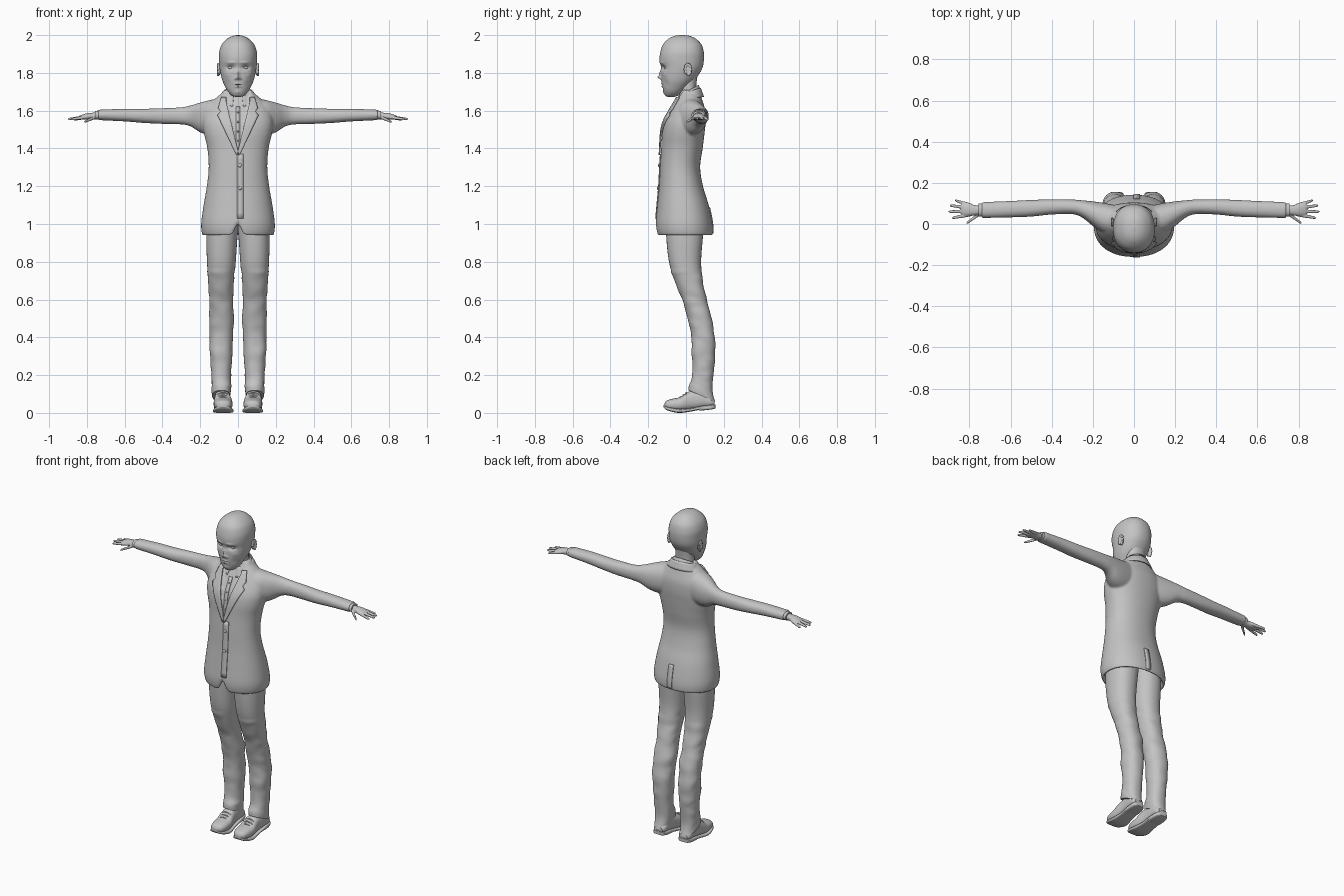
import bpy, bmesh, math
from mathutils import Vector, Matrix, noise

cube = bpy.data.objects.get("Cube")
if cube:
    bpy.data.objects.remove(cube, do_unlink=True)

grey = bpy.data.materials.new("plain grey")
grey.use_nodes = True
grey.diffuse_color = (0.55, 0.55, 0.55, 1)
grey.node_tree.nodes["Principled BSDF"].inputs["Base Color"].default_value = grey.diffuse_color
CM = 0.01
BOTH = (1, -1)


def spline(stations, steps=8):
    """Smooth (Catmull-Rom) interpolation through station tuples."""
    out, last = [], len(stations) - 1
    for i in range(last):
        a, b, c, d = (stations[min(max(i + k, 0), last)] for k in (-1, 0, 1, 2))
        for k in range(steps):
            t = k / steps
            out.append([q + t / 2 * (r - p + t * (2 * p - 5 * q + 4 * r - s + t * (3 * (q - r) + s - p)))
                        for p, q, r, s in zip(a, b, c, d)])
    return out + [list(stations[-1])]


def loft(bm, axis, stations, sides=(1,), seg=32, steps=8, power=2.2):
    """Skin rounded rings; a station is (position, low a, high a, low b, high b)."""
    for side in sides:
        rings = []
        for t, a0, a1, b0, b1 in spline(stations, steps):
            ring = []
            for k in range(seg):
                ang = math.tau * k / seg
                c, s = math.cos(ang), math.sin(ang)
                a = (a0 + a1) / 2 + (a1 - a0) / 2 * math.copysign(abs(c) ** (2 / power), c)
                b = (b0 + b1) / 2 + (b1 - b0) / 2 * math.copysign(abs(s) ** (2 / power), s)
                x, y, z = {"x": (t, a, b), "y": (a, t, b), "z": (a, b, t)}[axis]
                ring.append(bm.verts.new(Vector((x * side, y, z)) * CM))
            rings.append(ring)
        for low, high in zip(rings, rings[1:]):
            for k in range(seg):
                n = (k + 1) % seg
                bm.faces.new((low[k], low[n], high[n], high[k]))
        bm.faces.new(rings[0])
        bm.faces.new(rings[-1])


def ball(bm, loc, scale, sides=BOTH, tilt=0):
    for side in sides:
        m = (Matrix.Translation(Vector((loc[0] * side, loc[1], loc[2])) * CM)
             @ Matrix.Rotation(tilt, 4, "X") @ Matrix.Diagonal((*(Vector(scale) * CM), 1)))
        bmesh.ops.create_uvsphere(bm, u_segments=20, v_segments=12, radius=1, matrix=m)


def finish(name, bm, voxel=0, smooth=4, thick=0):
    bmesh.ops.recalc_face_normals(bm, faces=bm.faces)
    mesh = bpy.data.meshes.new(name)
    bm.to_mesh(mesh)
    bm.free()
    mesh.materials.append(grey)
    ob = bpy.data.objects.new(name, mesh)
    bpy.context.collection.objects.link(ob)
    bpy.ops.object.select_all(action="DESELECT")
    ob.select_set(True)
    bpy.context.view_layer.objects.active = ob
    if thick:
        mod = ob.modifiers.new("thickness", "SOLIDIFY")
        mod.thickness, mod.offset = thick, 0
    if voxel:
        mod = ob.modifiers.new("blend", "REMESH")
        mod.mode, mod.voxel_size, mod.use_smooth_shade = "VOXEL", voxel, True
        mod = ob.modifiers.new("relax", "SMOOTH")
        mod.factor, mod.iterations = 0.5, smooth
    else:
        bpy.ops.object.shade_smooth_by_angle(angle=math.radians(40))
    return ob


def sheet(name, rows, sides=(1,), thick=0.006):
    """Thin cloth panel from a grid of points."""
    bm = bmesh.new()
    for side in sides:
        grid = [[bm.verts.new((p[0] * side, p[1], p[2])) for p in row] for row in rows]
        for r, q in zip(grid, grid[1:]):
            for k in range(len(r) - 1):
                bm.faces.new((r[k], r[k + 1], q[k + 1], q[k]))
    return finish(name, bm, thick=thick)


def sym(rows):
    return [(z, -w, w, y0, y1) for z, w, y0, y1 in rows]


# Jacket: outer body, hollow lining at the hem, sleeves
OUTER = sym([(94.5, 18.9, -15.2, 14), (100, 19.5, -16, 14), (110, 18.2, -15.2, 12),
             (120, 16.5, -14.3, 9), (130, 15.5, -13.8, 7.5), (140, 16.2, -13.2, 8.8),
             (148, 18, -12.8, 9.8), (154, 18.6, -11.6, 10.4), (160, 17.3, -8.6, 10.2),
             (165, 13.5, -6, 8.8), (169, 9, -4.4, 7.5), (171, 7.5, -4, 6.5)])
LINING = sym([(105, 16.8, -13, 10.5), (96, 17.3, -13.8, 12.4), (94.4, 17.8, -14.1, 12.9)])
SLEEVE = [(8, -6, 9, 147, 167), (15, -4.5, 10.3, 147, 165.6), (20, -1, 11, 148.5, 164.3),
          (25, 3, 11.5, 151.6, 162.8), (30, 4.8, 11.9, 152.7, 161.8), (40, 4.6, 12, 153, 161.3),
          (50, 3.6, 11.7, 153.5, 161), (60, 3.2, 11.2, 154.3, 161), (74, 2.9, 10.6, 155, 160.5)]
BODY = spline(OUTER)


def front(x, z, back=False):
    """Depth of the jacket surface at x, z (metres)."""
    for p, q in zip(BODY, BODY[1:]):
        if p[0] <= z / CM <= q[0]:
            t = (z / CM - p[0]) / (q[0] - p[0])
            _, _, w, y0, y1 = [(u + (v - u) * t) * CM for u, v in zip(p, q)]
            r = (y1 - y0) / 2 * max(0, 1 - min(1, abs(x) / w) ** 2.2) ** (1 / 2.2)
            return (y0 + y1) / 2 + (r if back else -r)
    return 0


def opening(z):
    return 0.065 * min(1, max(0, (z - 1.38) / 0.27))


bm = bmesh.new()
loft(bm, "z", LINING + OUTER, seg=96)
for v in bm.verts:
    x, y, z = v.co
    if y < 0 and abs(x) < opening(z):
        v.co.y += 0.01
    if y < 0 and z < 1.03:
        v.co.z += 0.06 * math.exp(-(x / 0.02) ** 2) * min(1, (1.03 - z) / 0.08)
loft(bm, "x", SLEEVE, BOTH)
finish("jacket", bm, voxel=0.006, smooth=5)

# Lapels, shirt placket, front edge, back vent
rows = []
for i in range(17):
    t = i / 16
    z = 1.365 + 0.305 * t
    inner = opening(z) - 0.002
    outer = 0.008 + 0.105 * min(t / 0.72, 1) - 0.09 * max(0, t - 0.72)
    if 0.7 < t < 0.8:
        outer -= 0.018
    xs = [inner + (outer - inner) * k / 5 for k in range(6)]
    rows.append([(x, front(x, z) - 0.007, z) for x in xs])
sheet("lapels", rows, BOTH, 0.008)


def strip(name, x0, x1, z0, z1, lift, back=False):
    zs = [z0 + (z1 - z0) * i / 12 for i in range(13)]
    return sheet(name, [[(x, front(x, z, back) + lift, z) for x in (x0, x1)] for z in zs], thick=0.005)


strip("shirt_placket", -0.011, 0.011, 1.39, 1.62, 0.007)
strip("jacket_front_edge", -0.004, 0.03, 1.03, 1.37, -0.002)
strip("back_vent", -0.002, 0.03, 0.95, 1.09, 0.002, True)

bm = bmesh.new()
for z in (131, 119):
    ball(bm, (1, front(0, z * CM) / CM - 0.5, z), (1, 0.5, 1), (1,))
for z in (144, 149, 154, 159):
    ball(bm, (0, front(0, z * CM) / CM + 0.4, z), (0.45, 0.3, 0.45), (1,))
finish("buttons", bm)


# Collars wrapped round the neck
def collar(name, gap, top, bottom):
    rows = []
    for i in range(41):
        a = math.radians(gap + (360 - 2 * gap) * i / 40)
        f, row = math.cos(a), []
        for k in range(5):
            rx, ry, cy, z, drop = [p + (q - p) * k / 4 for p, q in zip(top, bottom)]
            row.append((rx * math.sin(a), cy - ry * f, z - drop * f))
        rows.append(row)
    sheet(name, rows)


collar("shirt_collar", 20, (0.066, 0.052, 0.012, 1.705, 0.03), (0.082, 0.074, 0.006, 1.66, 0.042))
collar("jacket_collar", 62, (0.077, 0.062, 0.014, 1.70, 0.02), (0.108, 0.084, 0.008, 1.658, 0.015))

# Head, with facial relief as soft bumps: x, z, width, height, depth
HEAD = sym([(167.3, 1.5, -9.5, -6.5), (168, 3.3, -11, -4), (170, 5.3, -11.8, -1.5),
            (173, 7, -12.5, 1.5), (176, 8.3, -13, 4.5), (179.5, 9.2, -13.2, 7),
            (183, 9.8, -13.2, 8.8), (187, 10.1, -14, 9.5), (191, 10, -13.6, 9.4),
            (195, 8.6, -12.2, 8.2), (198, 5.8, -9.3, 5.3), (199.5, 3, -6.2, 2.2),
            (200, 0.5, -2.6, -1.6)])
RELIEF = [(0, 179.5, 0.9, 1.8, -1), (0, 177.6, 1, 0.9, -1.6), (1.3, 177, 0.6, 0.6, -0.7),
          (4, 182.8, 2, 1.1, 1.4), (3.5, 185.4, 2.5, 0.7, -0.5), (0, 174.2, 1.8, 0.4, -0.5),
          (0, 172.8, 1.5, 0.45, -0.5), (0, 173.5, 2, 0.2, 0.3), (0, 169.8, 1.5, 1, -0.4),
          (5.5, 174.5, 1.5, 2, 0.4), (6, 179, 1.5, 1.2, -0.3)]
bm = bmesh.new()
loft(bm, "z", HEAD, seg=112, steps=10)
for v in bm.verts:
    x, y, z = v.co / CM
    if y < -3:
        v.co.y += CM * sum(d * math.exp(-((abs(x) - px) / w) ** 2 - ((z - pz) / h) ** 2)
                           for px, pz, w, h, d in RELIEF)
finish("head", bm)

bm = bmesh.new()
loft(bm, "z", sym([(158, 7, -5, 7), (166, 6.2, -4, 6.2), (172, 5.6, -3.2, 5.4), (178, 5.5, -3, 6)]))
finish("neck", bm)

bm = bmesh.new()
ball(bm, (4, -10.3, 182.8), (1.6, 1.4, 1.1))
finish("eyes", bm)

bm = bmesh.new()
ball(bm, (10, 0.8, 181.5), (0.8, 1.7, 3), tilt=0.2)
for k in range(9):
    a = math.radians(-70 + 35 * k)
    ball(bm, (10.6, 1 + 1.6 * math.cos(a), 181.7 + 2.8 * math.sin(a)), (0.6, 0.7, 0.9))
finish("ears", bm, voxel=0.0025, smooth=3)

# Hands and cuffs
bm = bmesh.new()
loft(bm, "x", [(71, 4.6, 9, 155.6, 159.6), (76, 4.4, 9, 155.4, 159), (80, 3.9, 9.7, 155.2, 158.6),
               (83, 4, 10, 155.3, 157.7), (84, 5, 9.5, 155.8, 157.2)], BOTH)
FINGERS = [(79, 4.7, 88.5, 2.9, 155.4), (79, 6.2, 90.2, 6, 155.5),
           (79, 7.7, 89.6, 9, 155.5), (79, 9, 87, 11.5, 155.2), (75, 5, 81.5, 0.3, 154)]
for x0, y0, x1, y1, tip in FINGERS:
    finger = []
    for t, r in ((0, 0.9), (0.35, 0.9), (0.7, 0.75), (0.93, 0.6), (1, 0.2)):
        y, z = y0 + (y1 - y0) * t, 156.8 + (tip - 156.8) * t
        finger.append((x0 + (x1 - x0) * t, y - r, y + r, z - r, z + r))
    loft(bm, "x", finger, BOTH, seg=16)
finish("hands", bm, voxel=0.003, smooth=3)

bm = bmesh.new()
loft(bm, "x", [(72, 3.6, 10, 155.3, 160.1), (75.6, 3.6, 9.9, 155.2, 159.9)], BOTH)
finish("shirt_cuffs", bm)

# Trousers with sloping hems and soft folds
LEG = [(105, -1, 16, -10.5, 9.5), (94, 0.2, 16.8, -10.5, 9), (80, 1.2, 16.4, -9, 8),
       (70, 2, 15.8, -6, 9), (60, 2.5, 15, -2, 11), (50, 2, 15, 1, 13.8), (40, 2.5, 15, 3, 15.3),
       (30, 3, 14.6, 3.2, 15.3), (20, 3.4, 14, 3.4, 14.4), (13, 3.5, 13.8, 1.6, 14.4),
       (9, 3.8, 13.5, 1, 15.4)]
bm = bmesh.new()
loft(bm, "z", LEG, BOTH, seg=48)
for v in bm.verts:
    x, y, z = v.co
    v.co.z -= (y - 0.08) * 0.42 * max(0, min(1, (0.2 - z) / 0.11))
    if z < 0.75:
        fold = noise.noise(Vector((abs(x) * 9, y * 9, z * 17))) * 0.006
        v.co.x += math.copysign(fold, x)
        v.co.y += fold
finish("trousers", bm)

# Shoes: upper, sole, heel and laces
UPPER = [(-11.4, 6.5, 9.5, 3, 5), (-10.2, 4.3, 11.4, 2, 6.5), (-7, 3.1, 12.5, 1.3, 7.5),
         (-3, 2.9, 12.9, 1, 8.4), (0, 3.3, 12.7, 1.2, 10.5), (4, 4, 12.4, 1.8, 12),
         (9, 4.3, 12.6, 2.5, 12), (13, 4.6, 12.5, 3, 9), (15, 5.8, 11.4, 3.6, 7)]
SOLE = [(-11.8, 6.3, 9.7, 3, 4.2), (-10.4, 4, 11.7, 1.6, 3.4), (-7, 2.7, 12.9, 0.5, 2.6),
        (-3, 2.5, 13.2, 0, 2), (3, 3.6, 12.6, 0.8, 2.6), (9, 4, 12.8, 2, 3.8),
        (14, 4.8, 12.4, 2.6, 4.4), (15.4, 6, 11.2, 3.2, 4.6)]
HEEL = [(7, 4.2, 12.6, 1.2, 3.4), (11, 4.2, 12.8, 1.5, 3.8), (14.4, 5, 12.2, 2, 4.2),
        (15.5, 6.2, 11, 2.4, 4.4)]
for name, stations, power in (("shoe_uppers", UPPER, 2.4), ("shoe_soles", SOLE, 4), ("shoe_heels", HEEL, 4)):
    bm = bmesh.new()
    loft(bm, "y", stations, BOTH, power=power)
    finish(name, bm)

bm = bmesh.new()
for y, z in ((-3, 8.3), (-1.5, 9.3), (0, 10.4)):
    loft(bm, "x", [(x, y - 0.35, y + 0.35, z + h - 0.4, z + h + 0.4)
                   for x, h in ((5, -0.9), (6.5, -0.1), (8, 0.2), (9.5, -0.1), (11, -0.9))], BOTH, seg=10, steps=4)
finish("shoe_laces", bm)
